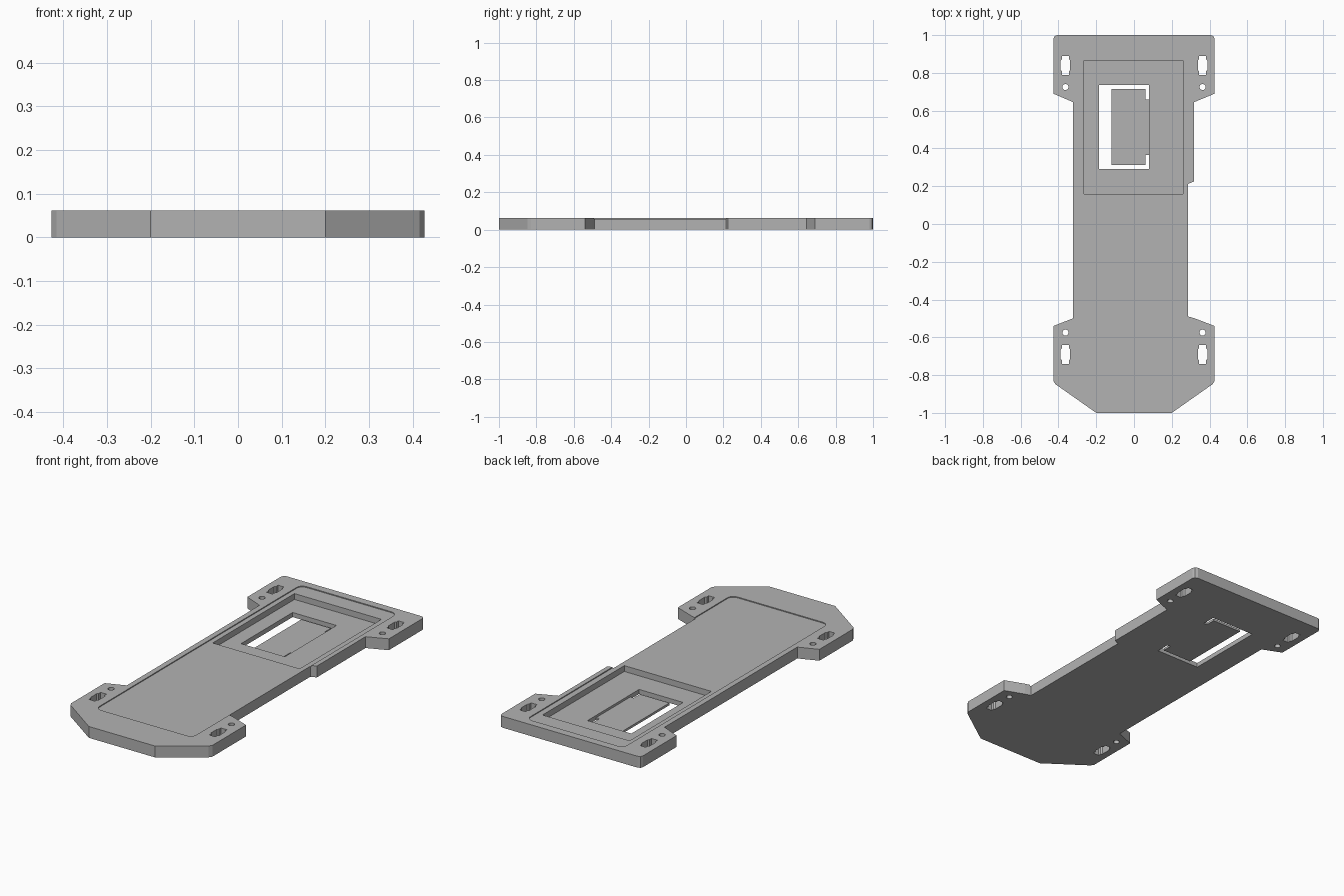
import bpy, bmesh, math

if "Cube" in bpy.data.objects:
    bpy.data.objects.remove(bpy.data.objects["Cube"])

T = 0.062          # overall thickness
RECESS_Z = 0.057   # shallow top recess floor
POCKET_Z = 0.025   # deep pocket floor

grey = bpy.data.materials.new("grey plastic")
grey.diffuse_color = (0.45, 0.45, 0.45, 1)
grey.use_nodes = True
grey.node_tree.nodes["Principled BSDF"].inputs["Base Color"].default_value = grey.diffuse_color


def prism(name, pts, z0, z1):
    """Closed outline extruded from z0 to z1."""
    bm = bmesh.new()
    face = bm.faces.new([bm.verts.new((x, y, z0)) for x, y in pts])
    ext = bmesh.ops.extrude_face_region(bm, geom=[face])
    verts = [v for v in ext["geom"] if isinstance(v, bmesh.types.BMVert)]
    bmesh.ops.translate(bm, verts=verts, vec=(0, 0, z1 - z0))
    bmesh.ops.recalc_face_normals(bm, faces=bm.faces)
    me = bpy.data.meshes.new(name)
    bm.to_mesh(me)
    bm.free()
    me.materials.append(grey)
    ob = bpy.data.objects.new(name, me)
    bpy.context.collection.objects.link(ob)
    return ob


def rect(x0, x1, y0, y1, r=0.0):
    """Rectangle outline, optionally with rounded corners."""
    if not r:
        return [(x0, y0), (x1, y0), (x1, y1), (x0, y1)]
    pts = []
    for cx, cy, a in ((x1 - r, y1 - r, 0), (x0 + r, y1 - r, 90),
                      (x0 + r, y0 + r, 180), (x1 - r, y0 + r, 270)):
        for k in range(6):
            t = math.radians(a + k * 18)
            pts.append((cx + r * math.cos(t), cy + r * math.sin(t)))
    return pts


def cut(target, pts, z0, z1):
    """Cut a prism out of the target and discard the cutter."""
    tool = prism("cutter", pts, z0, z1)
    tool.hide_render = True
    mod = target.modifiers.new("cut", 'BOOLEAN')
    mod.operation, mod.solver, mod.object = 'DIFFERENCE', 'EXACT', tool
    bpy.context.view_layer.update()
    dg = bpy.context.evaluated_depsgraph_get()
    me = bpy.data.meshes.new_from_object(target.evaluated_get(dg))
    target.modifiers.clear()
    target.data = me
    bpy.data.objects.remove(tool)


# Base plate: four mounting ears, chamfered front, stepped right side
right = [(0.2, -1), (0.416, -0.848), (0.427, -0.83), (0.427, -0.54),
         (0.32, -0.499), (0.287, -0.49), (0.287, 0.213), (0.318, 0.225),
         (0.318, 0.645), (0.427, 0.69), (0.427, 0.98), (0.421, 0.994),
         (0.407, 1)]
left = [(-x, y) for x, y in reversed(right) if not (0.28 < x < 0.33)]
i = left.index((-0.427, 0.69)) + 1
left[i:i] = [(-0.322, 0.645), (-0.322, -0.499)]
plate = prism("base_plate", right + left, 0, T)

# Shallow recess, deep pocket and through window
cut(plate, rect(-0.292, 0.292, -0.81, 0.957, 0.035), RECESS_Z, 0.1)
cut(plate, rect(-0.265, 0.26, 0.16, 0.865), POCKET_Z, 0.1)
cut(plate, rect(-0.185, 0.08, 0.29, 0.735), -0.1, 0.1)

# Keyed slots and round screw holes in each ear
quarter = [(0.018, 0.05), (0.018, 0.033), (0.025, 0.025)]
half = quarter + [(x, -y) for x, y in reversed(quarter)]
slot = half + [(-x, -y) for x, y in half]
for x in (-0.363, 0.363):
    for slot_y, hole_y in ((0.84, 0.725), (-0.69, -0.575)):
        cut(plate, [(x + u, slot_y + v) for u, v in slot], -0.1, 0.1)
        hole = [(x + 0.016 * math.cos(k * math.pi / 10),
                 hole_y + 0.016 * math.sin(k * math.pi / 10))
                for k in range(20)]
        cut(plate, hole, -0.1, 0.1)
plate.name = "base_plate"

# Thin flap in the window, joined to its right edge by a neck
prism("window_flap", [(-0.118, 0.312), (0.06, 0.312), (0.06, 0.365),
                      (0.08, 0.365), (0.08, 0.66), (0.06, 0.66),
                      (0.06, 0.715), (-0.118, 0.715)], 0.0, 0.0125)
